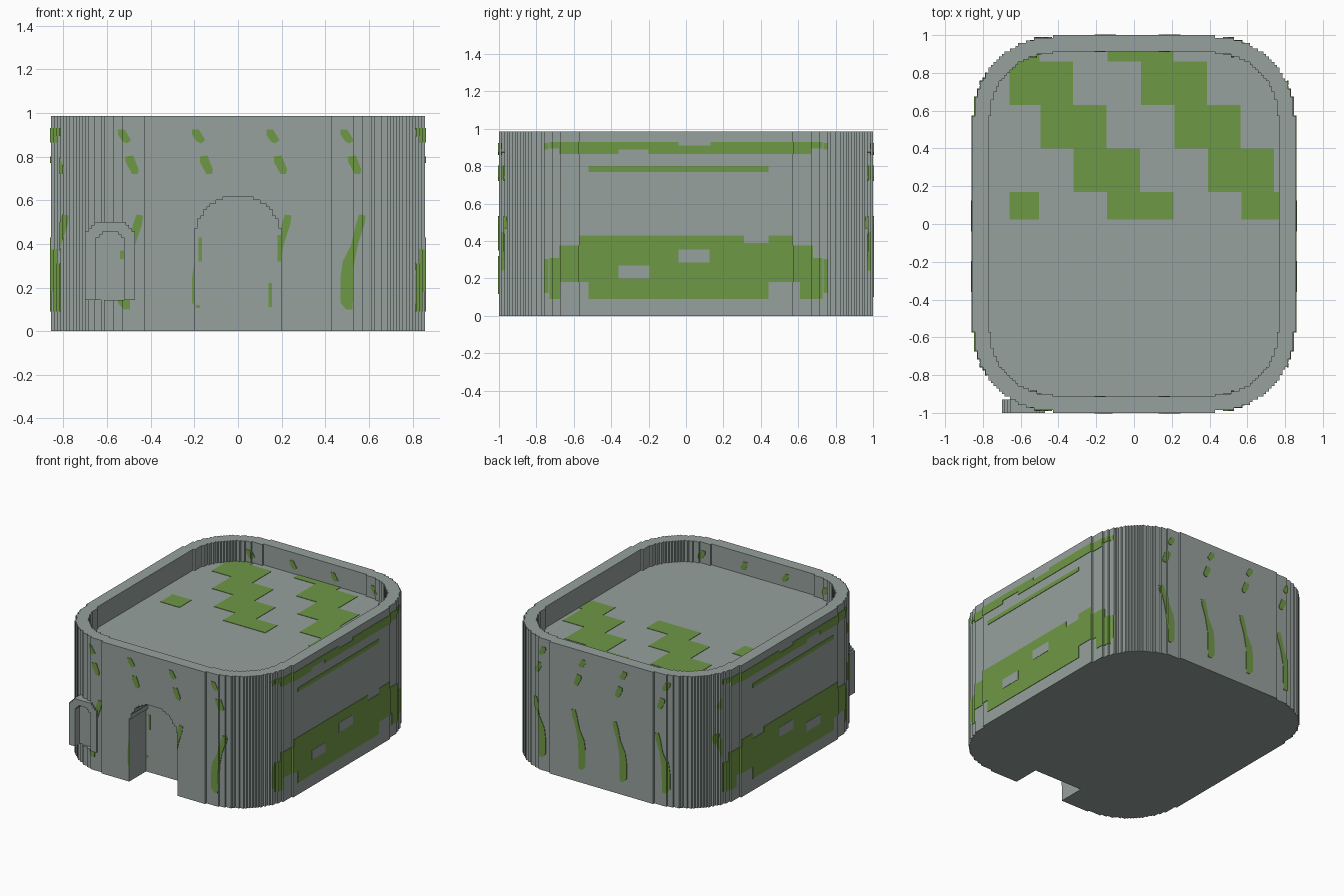
import bpy, bmesh, math

cube = bpy.data.objects.get("Cube")
if cube:
    bpy.data.objects.remove(cube, do_unlink=True)

U = 1 / 70  # size of one stepped block


def material(name, rgb):
    m = bpy.data.materials.new(name)
    m.use_nodes = True
    m.diffuse_color = (*rgb, 1)
    m.node_tree.nodes["Principled BSDF"].inputs["Base Color"].default_value = (*rgb, 1)
    return m


stone = material("grey stone", (0.305, 0.356, 0.337))
moss = material("moss green", (0.159, 0.314, 0.061))


def prisms(name, items, mat):
    """Object made of flat outlines, each extruded along x, y or z."""
    bm = bmesh.new()
    for pts, lo, hi, axis in items:
        place = {"x": lambda a, b, t: (t, a, b),
                 "y": lambda a, b, t: (a, t, b),
                 "z": lambda a, b, t: (a, b, t)}[axis]
        rings = [[bm.verts.new(place(a, b, t)) for a, b in pts] for t in (lo, hi)]
        bm.faces.new(rings[0])
        bm.faces.new(rings[1])
        n = len(pts)
        for i in range(n):
            j = (i + 1) % n
            bm.faces.new((rings[0][i], rings[0][j], rings[1][j], rings[1][i]))
    bmesh.ops.recalc_face_normals(bm, faces=bm.faces)
    mesh = bpy.data.meshes.new(name)
    bm.to_mesh(mesh)
    bm.free()
    mesh.materials.append(mat)
    ob = bpy.data.objects.new(name, mesh)
    bpy.context.collection.objects.link(ob)
    return ob


def combine(ob, tool, operation):
    """Apply a boolean to ob."""
    mod = ob.modifiers.new("cut", "BOOLEAN")
    mod.operation, mod.solver, mod.object = operation, "EXACT", tool
    bpy.context.view_layer.update()
    deps = bpy.context.evaluated_depsgraph_get()
    mesh = bpy.data.meshes.new_from_object(ob.evaluated_get(deps))
    ob.modifiers.clear()
    mesh.materials.clear()
    mesh.materials.append(ob.data.materials[0])
    ob.data = mesh


def tidy(pts):
    """Drop repeated points."""
    return [p for i, p in enumerate(pts) if p != pts[i - 1]]


def rounded_outline(r, scale=1.0):
    """Rectangle with stepped round corners of radius r blocks."""
    q = []
    for j in range(r, 0, -1):
        e = math.isqrt(r * r - j * j)
        q += [(30 + e, 40 + j), (30 + e, 39 + j)]
    q.append((30 + r, 40))
    pts = (q + [(x, -y) for x, y in reversed(q)] + [(-x, -y) for x, y in q]
           + [(-x, y) for x, y in reversed(q)])
    s = U * scale
    return tidy([(x * s, y * s) for x, y in pts])


def arch(half, cx=0):
    """Mirror a right-hand half profile into a closed arch."""
    pts = half + [(-x, z) for x, z in reversed(half)]
    return tidy([((x + cx) * U, z * U) for x, z in pts])


def chamfer_arch(w, z0, z1, steps):
    half = [(w, z0)]
    for i in range(steps + 1):
        half += [(w - i, z1 - steps + i - (1 if i else 0)), (w - i, z1 - steps + i)]
    return half


def rect(a0, a1, b0, b1):
    return [(a0, b0), (a1, b0), (a1, b1), (a0, b1)]


# Cutters: tray, doorway, niche in the side frame
TOP, FLOOR, R = 69 * U, 58 * U, 30
tray = prisms("tray_cutter", [(rounded_outline(24), FLOOR, 1.2, "z")], stone)
half = [(14, -2)]
for k in range(14):
    w = round(math.sqrt(14 ** 2 - k * k))
    half += [(w, 29 + k), (w, 30 + k)]
door = prisms("door_cutter", [(arch(half), -1.1, -56 * U, "y")], stone)
niche = prisms("niche_cutter", [(arch(chamfer_arch(4.5, 9.95, 32, 2), -41), -1.1, -66 * U, "y")], stone)

# Main body
body = prisms("body", [(rounded_outline(R), 0, TOP, "z")], stone)
for tool in (tray, door, niche):
    combine(body, tool, "DIFFERENCE")

# Small arched frame on the front corner
frame = prisms("arched_frame", [(arch(chamfer_arch(8, 10, 35, 3), -41), -1, -65 * U, "y")], stone)
combine(frame, niche, "DIFFERENCE")

# Moss shapes on the front and back: spots and drips in repeating columns
spot = [(-.03, .925), (0, .925), (.03, .875), (.01, .86), (-.01, .87), (-.03, .9)]
smear = [(.005, .8), (.04, .805), (.065, .74), (.06, .72), (.035, .72), (.005, .775)]
drip = [(.04, .49), (.055, .535), (.085, .53), (.08, .49), (.05, .4), (.03, .3), (.025, .1),
        (-.005, .1), (-.03, .13), (-.03, .25), (-.02, .32), (.02, .4)]
stamps = []
for k in range(-1, 5):
    for shape in (spot, smear, drip):
        pts = [(x - .52 + .34 * k, z) for x, z in shape]
        stamps += [(pts, -1.1, -.735, "y"), (pts, .735, 1.1, "y")]

# Moss shapes on the two long sides
band = [(-.73, .09), (-.67, .09), (-.67, .18), (-.52, .18), (-.52, .09), (.44, .09), (.44, .18),
        (.61, .18), (.61, .09), (.73, .09), (.73, .31), (.68, .31), (.68, .375), (.57, .375),
        (.57, .43), (.44, .43), (.44, .39), (.31, .39), (.31, .43), (-.57, .43), (-.57, .375),
        (-.68, .375), (-.68, .31), (-.73, .31)]
upper = [(-.73, .895), (-.68, .895), (-.68, .865), (-.36, .865), (-.36, .89), (-.2, .89),
         (-.2, .865), (.67, .865), (.67, .895), (.73, .895), (.73, .93), (.13, .93), (.13, .91),
         (-.04, .91), (-.04, .93), (-.73, .93)]
for shape in (band, upper, rect(-.52, .44, .77, .8)):
    stamps += [(shape, .79, .95, "x"), (shape, -.95, -.79, "x")]
stencil = prisms("moss_stencil", stamps, moss)


def painted_skin(name, r, outer, inner, z0):
    """Thin moss skin that follows the stepped wall."""
    skin = prisms(name, [(rounded_outline(r, outer), z0, .97, "z")], moss)
    core = prisms("core_cutter", [(rounded_outline(r, inner), z0 - .1, 1.1, "z")], stone)
    combine(skin, core, "DIFFERENCE")
    combine(skin, stencil, "INTERSECT")
    bpy.data.objects.remove(core, do_unlink=True)
    return skin


wall_moss = painted_skin("wall_moss", R, 1.004, .997, .03)
for tool in (door, niche):
    combine(wall_moss, tool, "DIFFERENCE")
painted_skin("rim_moss", 24, 1.002, .996, .84)

# Bare patches inside the side bands
gaps = []
for y, z in ((-.36, .2), (-.04, .285)):
    for s in (-1, 1):
        lo, hi = sorted((s * .855, s * .8625))
        gaps.append((rect(y, y + .165, z, z + .07), lo, hi, "x"))
prisms("bare_patches", gaps, stone)

# Zigzag moss on the tray floor
rows = [.914, .86, .63, .4, .17, .025]
tiles = []
for i in range(5):
    for m in (0, 1, 2):
        x0 = -.14 + .177 * i - .71 * m
        a, b = max(x0, -.66), min(x0 + .35, .768)
        if b - a > .05:
            tiles.append((rect(a, b, rows[i + 1], rows[i]), FLOOR - .003, FLOOR + .003, "z"))
prisms("floor_moss", tiles, moss)

# Small moss flecks in the doorway and the niche
flecks = [(rect(-.18, -.165, .32, .43), -.802, -.798, "y"),
          (rect(.18, .198, .32, .44), -.802, -.798, "y"),
          (rect(.14, .155, .11, .22), -.802, -.798, "y"),
          (rect(-.195, -.175, .105, .12), -.802, -.798, "y"),
          (rect(-.54, -.522, .33, .37), -.946, -.94, "y")]
prisms("moss_flecks", flecks, moss)

for tool in (tray, door, niche, stencil):
    bpy.data.objects.remove(tool, do_unlink=True)
